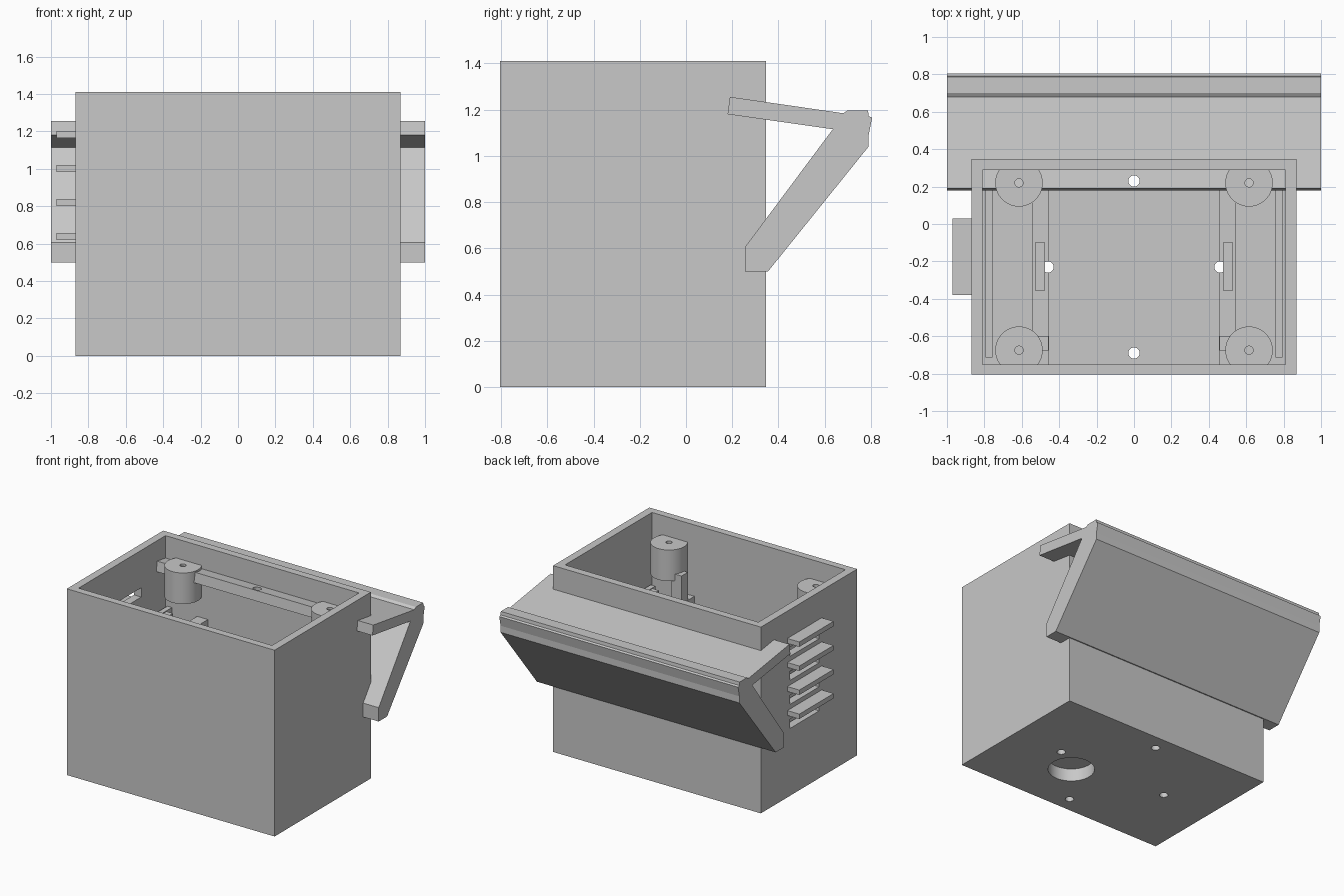
import bpy, bmesh, math
from mathutils import Matrix

cube = bpy.data.objects.get("Cube")
if cube:
    bpy.data.objects.remove(cube, do_unlink=True)

grey = bpy.data.materials.new("light_grey")
grey.use_nodes = True
GREY = (0.58, 0.58, 0.58, 1)
grey.diffuse_color = GREY
grey.node_tree.nodes["Principled BSDF"].inputs["Base Color"].default_value = GREY


def finish(bm, name):
    bmesh.ops.recalc_face_normals(bm, faces=bm.faces)
    mesh = bpy.data.meshes.new(name)
    bm.to_mesh(mesh)
    bm.free()
    mesh.materials.append(grey)
    ob = bpy.data.objects.new(name, mesh)
    bpy.context.collection.objects.link(ob)
    return ob


def box(name, x, y, z):
    bm = bmesh.new()
    size = [b - a for a, b in (x, y, z)]
    mid = [(a + b) / 2 for a, b in (x, y, z)]
    bmesh.ops.create_cube(bm, size=1, matrix=Matrix.Translation(mid) @ Matrix.Diagonal((*size, 1)))
    return finish(bm, name)


def cylinder(name, x, y, r, z, sides=48, y_limits=None):
    bm = bmesh.new()
    bmesh.ops.create_cone(bm, cap_ends=True, segments=sides, radius1=r, radius2=r,
                          depth=z[1] - z[0],
                          matrix=Matrix.Translation((x, y, (z[0] + z[1]) / 2)))
    if y_limits:
        for v in bm.verts:
            v.co.y = min(max(v.co.y, y_limits[0]), y_limits[1])
        bmesh.ops.remove_doubles(bm, verts=bm.verts, dist=0.0001)
    return finish(bm, name)


def cut(targets, cutter):
    for ob in targets:
        mod = ob.modifiers.new("cut", 'BOOLEAN')
        mod.operation = 'DIFFERENCE'
        mod.solver = 'EXACT'
        mod.object = cutter
        bpy.context.view_layer.objects.active = ob
        bpy.ops.object.modifier_apply(modifier=mod.name)
    bpy.data.objects.remove(cutter, do_unlink=True)


def smooth(ob):
    bpy.ops.object.select_all(action='DESELECT')
    ob.select_set(True)
    bpy.context.view_layer.objects.active = ob
    bpy.ops.object.shade_smooth_by_angle(angle=math.radians(30))


FLOOR = 0.13
BACK, FRONT = 0.29, -0.75      # inner wall positions

# Open-topped housing with a blind round recess underneath
housing = box("housing", (-0.87, 0.87), (-0.805, 0.347), (0, 1.41))
cut([housing], box("cavity", (-0.81, 0.81), (FRONT, BACK), (FLOOR, 1.6)))
cut([housing], cylinder("recess", 0.255, -0.367, 0.16, (-0.1, 0.095)))

# Folded bracket running across the back and through the rear wall
profile = [(0.19, 1.255), (0.18, 1.18), (0.635, 1.115), (0.255, 0.605),
           (0.255, 0.5), (0.355, 0.5), (0.79, 1.04), (0.79, 1.09),
           (0.805, 1.165), (0.79, 1.172), (0.787, 1.197), (0.7, 1.197),
           (0.68, 1.184)]
bm = bmesh.new()
face = bm.faces.new([bm.verts.new((-1, y, z)) for y, z in profile])
ext = bmesh.ops.extrude_face_region(bm, geom=[face])
for v in ext["geom"]:
    if isinstance(v, bmesh.types.BMVert):
        v.co.x = 1
bracket = finish(bm, "rear_bracket")

# Cooling louvres on the right wall, each above a slot
for i in range(4):
    z = 0.62 + i * 0.182
    cut([housing], box("slot", (-0.9, -0.78), (-0.35, 0.0), (z - 0.11, z - 0.04)))
    box(f"louvre_{i + 1}", (-0.97, -0.86), (-0.38, 0.03), (z, z + 0.037))

# Interior parts, mirrored left and right
rails = []
for side, s in (("left", 1), ("right", -1)):
    def span(a, b):
        return tuple(sorted((a * s, b * s)))

    rails.append(box(f"{side}_inner_rail", span(0.455, 0.545),
                     (FRONT - 0.02, BACK + 0.02), (FLOOR - 0.02, 0.87)))
    box(f"{side}_side_plate", span(0.757, 0.795),
        (-0.715, BACK + 0.02), (FLOOR - 0.02, 0.88))
    box(f"{side}_rail_tab", span(0.475, 0.53), (-0.355, -0.1), (0.8, 1.06))
    box(f"{side}_rail_column", span(0.457, 0.543), (-0.675, -0.6), (0.8, 1.08))

    # Lid screw posts, flattened where they merge with the walls
    for end, y in (("back", 0.22), ("front", -0.675)):
        post = cylinder(f"{side}_{end}_post", 0.615 * s, y, 0.127, (1.03, 1.265),
                        y_limits=(FRONT - 0.02, BACK + 0.02))
        cut([post], cylinder("pilot", 0.615 * s, y, 0.022, (1.12, 1.4), 24))
        smooth(post)

# Mounting holes through the floor and whatever stands above it
for x, y in ((0, 0.23), (0, -0.69), (0.46, -0.23), (-0.46, -0.23)):
    cut([housing, bracket] + rails, cylinder("screw_hole", x, y, 0.03, (-0.1, 1.5), 24))
smooth(housing)
